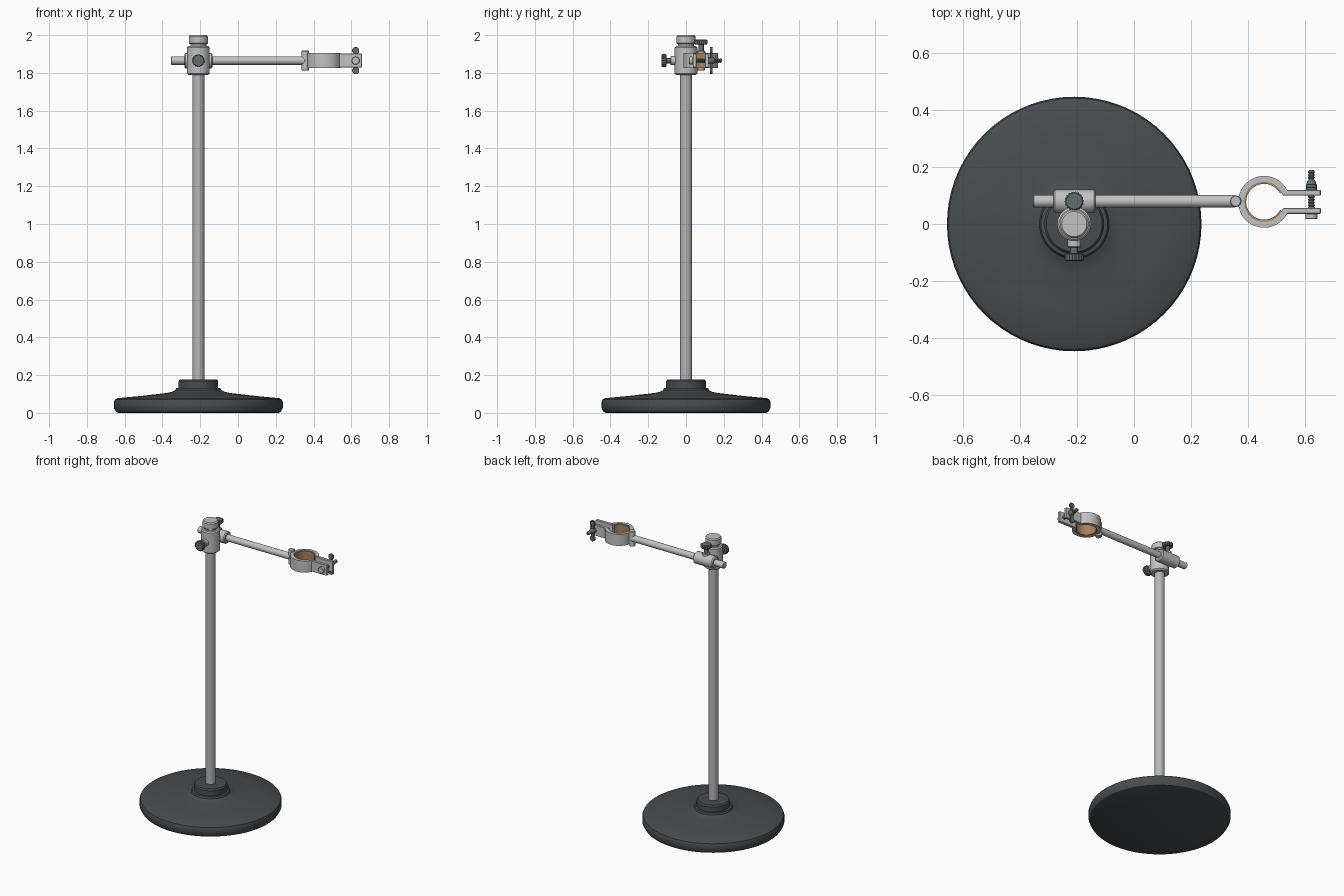
import bpy, bmesh, math
from mathutils import Vector, Matrix

if "Cube" in bpy.data.objects:
    bpy.data.objects.remove(bpy.data.objects["Cube"])

def material(name, rgb):
    m = bpy.data.materials.new(name)
    m.diffuse_color = (*rgb, 1)
    m.use_nodes = True
    m.node_tree.nodes["Principled BSDF"].inputs["Base Color"].default_value = m.diffuse_color
    return m

STEEL = material("light steel", (0.54, 0.54, 0.55))
ROD = material("rod steel", (0.47, 0.47, 0.485))
IRON = material("dark iron", (0.062, 0.074, 0.08))
KNOB = material("knob grey", (0.13, 0.155, 0.17))
CORK = material("cork brown", (0.40, 0.22, 0.10))

def finish(name, bm, mat, angle=35):
    bmesh.ops.recalc_face_normals(bm, faces=bm.faces)
    me = bpy.data.meshes.new(name)
    bm.to_mesh(me)
    bm.free()
    ob = bpy.data.objects.new(name, me)
    bpy.context.collection.objects.link(ob)
    me.materials.append(mat)
    bpy.ops.object.select_all(action='DESELECT')
    ob.select_set(True)
    bpy.context.view_layer.objects.active = ob
    bpy.ops.object.shade_smooth_by_angle(angle=math.radians(angle))
    return ob

def lathe(name, profile, origin, axis, mat, n=48, teeth=0.0):
    """Capped solid from (radius, distance) rings; teeth scales every other vertex inward."""
    bm = bmesh.new()
    rot = Vector((0, 0, 1)).rotation_difference(Vector(axis)).to_matrix()
    rings = []
    for r, h in profile:
        ring = []
        for i in range(n):
            a = 2 * math.pi * i / n
            k = r * (1 - teeth if (i // 2) % 2 else 1)
            p = rot @ Vector((k * math.cos(a), k * math.sin(a), h))
            ring.append(bm.verts.new(p + Vector(origin)))
        rings.append(ring)
    for a, b in zip(rings, rings[1:]):
        for i in range(n):
            bm.faces.new((a[i], a[(i + 1) % n], b[(i + 1) % n], b[i]))
    bm.faces.new(rings[0])
    bm.faces.new(rings[-1])
    return finish(name, bm, mat)

def rod(name, r, length, origin, axis, mat, bevel=0.003, n=32):
    return lathe(name, [(r - bevel, 0), (r, bevel), (r, length - bevel), (r - bevel, length)],
                 origin, axis, mat, n)

def box(name, lo, hi, mat):
    bm = bmesh.new()
    lo, hi = Vector(lo), Vector(hi)
    bmesh.ops.create_cube(bm, size=1, matrix=Matrix.Translation((lo + hi) / 2)
                          @ Matrix.Diagonal((*(hi - lo), 1)))
    bmesh.ops.bevel(bm, geom=bm.edges[:], offset=0.002, segments=1, affect='EDGES')
    return finish(name, bm, mat)

def open_ring(name, ri, ro, z0, z1, centre, gap, mat, n=48):
    """C-shaped band with its opening towards +x; gap is the half angle."""
    bm = bmesh.new()
    secs = []
    for i in range(n + 1):
        a = gap + (2 * math.pi - 2 * gap) * i / n
        secs.append([bm.verts.new((centre[0] + r * math.cos(a), centre[1] + r * math.sin(a), z))
                     for r, z in ((ri, z0), (ro, z0), (ro, z1), (ri, z1))])
    for a, b in zip(secs, secs[1:]):
        for j in range(4):
            bm.faces.new((a[j], a[(j + 1) % 4], b[(j + 1) % 4], b[j]))
    bm.faces.new(secs[0])
    bm.faces.new(secs[-1])
    return finish(name, bm, mat)

PX = -0.21               # upright position
AY, AZ = 0.08, 1.865     # arm axis
Z, X, Y, FRONT = (0, 0, 1), (1, 0, 0), (0, 1, 0), (0, -1, 0)

# Round base with raised collar
lathe("base", [(0.425, 0), (0.436, 0.005), (0.447, 0.025), (0.447, 0.058), (0.442, 0.07),
               (0.428, 0.078), (0.30, 0.09), (0.17, 0.105), (0.14, 0.111), (0.122, 0.12),
               (0.117, 0.131), (0.105, 0.133), (0.105, 0.168), (0.098, 0.177), (0.034, 0.178)],
      (PX, 0, 0), Z, IRON, 72)

# Upright, clamp body and top cap
rod("upright_pole", 0.032, 1.66, (PX, 0, 0.16), Z, ROD)
lathe("clamp_body", [(0.052, 1.79), (0.06, 1.797), (0.06, 1.935), (0.053, 1.942),
                     (0.042, 1.943), (0.042, 1.953), (0.044, 1.96)], (PX, 0, 0), Z, STEEL)
lathe("top_cap", [(0.046, 1.953), (0.05, 1.957), (0.05, 1.993), (0.044, 2.0)],
      (PX, 0, 0), Z, STEEL)

# Cross sleeve and horizontal arm
lathe("cross_sleeve", [(0.034, -0.283), (0.041, -0.277), (0.041, -0.141), (0.034, -0.135)],
      (0, AY, AZ), X, STEEL)
rod("arm_rod", 0.022, 0.71, (-0.355, AY, AZ), X, STEEL)

# Two knurled thumbscrews: front of the clamp and top of the sleeve
def thumbscrew(name, origin, axis, boss, head):
    rod(name + "_boss", 0.024, boss, origin, axis, STEEL)
    rod(name + "_shaft", 0.014, head + 0.005, origin, axis, KNOB, 0.001, 20)
    lathe(name + "_knob", [(0.029, head), (0.034, head + 0.004), (0.034, head + 0.023),
                           (0.029, head + 0.027)], origin, axis, KNOB, 72, 0.07)

thumbscrew("front_thumbscrew", (PX, -0.04, AZ), FRONT, 0.042, 0.063)
thumbscrew("sleeve_thumbscrew", (PX, AY, 1.885), Z, 0.03, 0.064)

# Holder ring with lining and pivot pin
C = (0.457, 0.078)
rod("pivot_pin", 0.02, 0.105, (0.357, AY, 1.8125), Z, STEEL)
open_ring("holder_ring", 0.070, 0.091, 1.825, 1.905, C, 0.36, STEEL)
open_ring("ring_lining", 0.063, 0.0705, 1.828, 1.902, C, 0.48, CORK)

# Clamping lugs
for side, label in ((1, "back"), (-1, "front")):
    a, b = sorted((C[1] + side * 0.022, C[1] + side * 0.042))
    box(label + "_lug", (0.523, a, 1.828), (0.656, b, 1.902), STEEL)

# Threaded bolt with ridges, head and wing nut
BX = 0.623
thread = [(0.009, 0.03)]
for i in range(16):
    y = 0.033 + i * 0.0096
    thread += [(0.009, y), (0.0125, y + 0.0048)]
thread.append((0.008, 0.19))
lathe("bolt_thread", thread, (BX, 0, AZ), Y, KNOB, 20)
rod("bolt_head", 0.021, 0.02, (BX, 0.017, AZ), Y, STEEL, 0.002, 24)
lathe("wing_nut_hub", [(0.019, 0.119), (0.019, 0.132), (0.015, 0.15), (0.013, 0.152)],
      (BX, 0, AZ), Y, KNOB, 28)
for s, label in ((1, "upper"), (-1, "lower")):
    rod(label + "_wing_tip", 0.019, 0.014, (BX, 0.126, AZ + s * 0.053), Y, KNOB, 0.002, 24)
    box(label + "_wing_web", (BX - 0.012, 0.127, AZ + min(0, s * 0.05)),
        (BX + 0.012, 0.139, AZ + max(0, s * 0.05)), KNOB)
